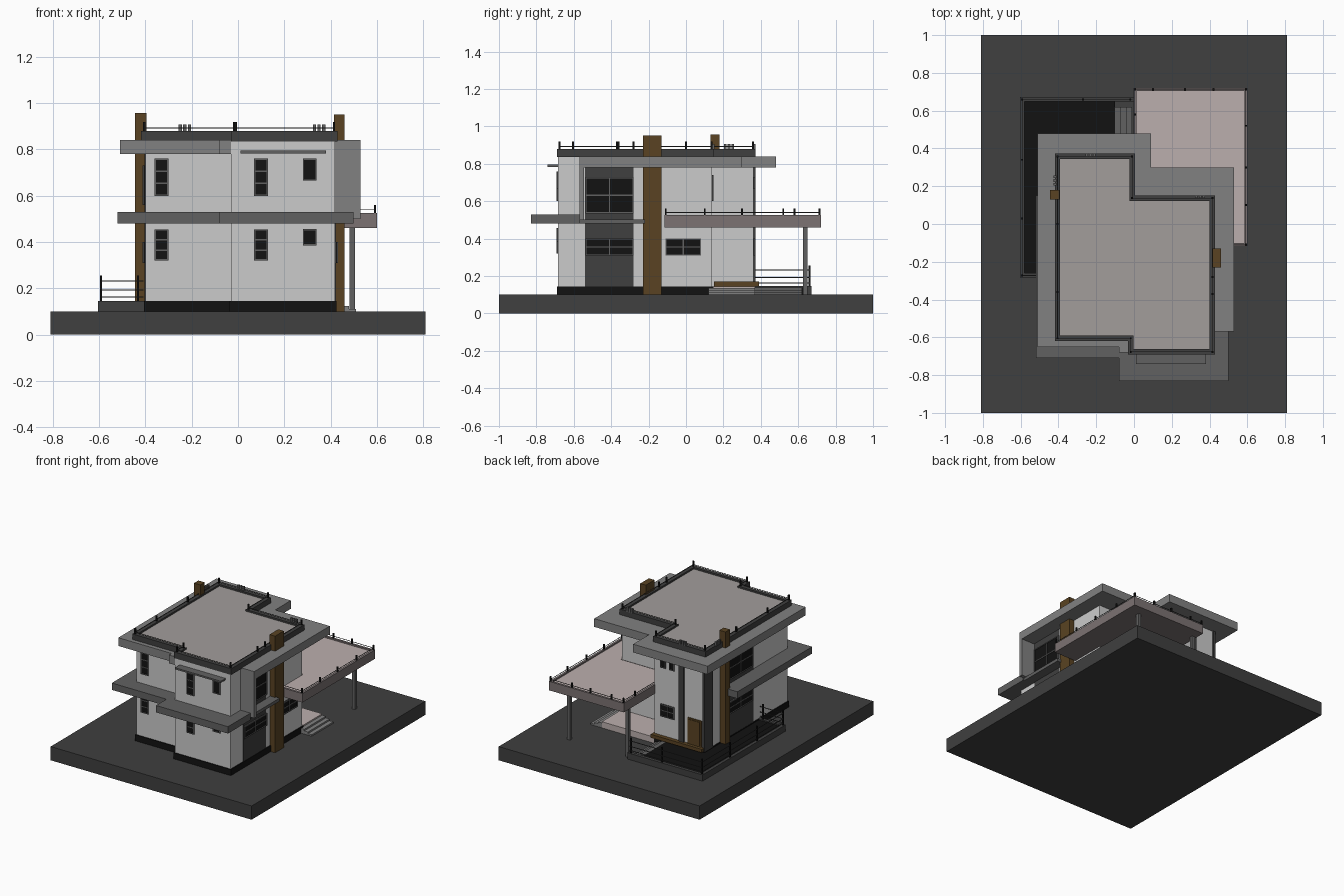
import bpy, bmesh

if "Cube" in bpy.data.objects:
    bpy.data.objects.remove(bpy.data.objects["Cube"])


def mat(name, r, g, b):
    m = bpy.data.materials.new(name)
    m.diffuse_color = (r, g, b, 1)
    m.use_nodes = True
    m.node_tree.nodes["Principled BSDF"].inputs["Base Color"].default_value = m.diffuse_color
    return m


WALL = mat("wall_white", .68, .68, .68)
GREY = mat("slab_grey", .22, .22, .22)
MID = mat("mid_grey", .12, .12, .12)
DARK = mat("dark_grey", .05, .05, .05)
BLACK = mat("black", .006, .006, .006)
BROWN = mat("wood_brown", .1, .055, .016)
PINK = mat("terrace_pink", .5, .43, .42)
ROOF = mat("roof_top", .36, .34, .33)
FASCIA = mat("fascia", .2, .17, .17)


def finish(name, bm, m):
    bmesh.ops.recalc_face_normals(bm, faces=bm.faces)
    me = bpy.data.meshes.new(name)
    bm.to_mesh(me)
    bm.free()
    me.materials.append(m)
    ob = bpy.data.objects.new(name, me)
    bpy.context.collection.objects.link(ob)
    return ob


def boxes(name, m, *items):
    """One object from boxes given as x0, x1, y0, y1, z0, z1."""
    bm = bmesh.new()
    for x0, x1, y0, y1, z0, z1 in items:
        vs = bmesh.ops.create_cube(bm, size=1)["verts"]
        for v in vs:
            v.co = (x0 if v.co.x < 0 else x1, y0 if v.co.y < 0 else y1,
                    z0 if v.co.z < 0 else z1)
    return finish(name, bm, m)


def prism(name, m, pts, z0, z1):
    bm = bmesh.new()
    f = bm.faces.new([bm.verts.new((x, y, z0)) for x, y in pts])
    r = bmesh.ops.extrude_face_region(bm, geom=[f])
    for v in r["geom"]:
        if isinstance(v, bmesh.types.BMVert):
            v.co.z = z1
    return finish(name, bm, m)


def strips(name, m, path, w, levels, closed=False):
    """Axis-aligned bars of half width w following a path."""
    pts = path + path[:1] if closed else path
    boxes(name, m, *[(min(a[0], b[0]) - w, max(a[0], b[0]) + w,
                      min(a[1], b[1]) - w, max(a[1], b[1]) + w, z0, z1)
                     for a, b in zip(pts, pts[1:]) for z0, z1 in levels])


def posts(name, m, pts, w, z0, z1):
    boxes(name, m, *[(x - w, x + w, y - w, y + w, z0, z1) for x, y in pts])


def window(name, axis, plane, out, a0, a1, z0, z1, cols=1, rows=1):
    """Glass with frame and mullions on a wall plane; out is +1 or -1."""
    def b(p, q, r, s, d):
        lo, hi = sorted((plane - out * .005, plane + out * d))
        return (p, q, lo, hi, r, s) if axis == "y" else (lo, hi, p, q, r, s)
    t = .006
    boxes(name + "_glass", BLACK, b(a0, a1, z0, z1, .003))
    fr = [b(a0, a0 + t, z0, z1, .008), b(a1 - t, a1, z0, z1, .008),
          b(a0, a1, z0, z0 + t, .008), b(a0, a1, z1 - t, z1, .008)]
    for i in range(1, cols):
        c = a0 + (a1 - a0) * i / cols
        fr.append(b(c - .003, c + .003, z0, z1, .006))
    for i in range(1, rows):
        c = z0 + (z1 - z0) * i / rows
        fr.append(b(a0, a1, c - .003, c + .003, .006))
    boxes(name + "_frame", MID, *fr)


# Ground slab, plinth and walls
boxes("ground_slab", DARK, (-.81, .81, -1, 1, 0, .10))
body = [(-.40, -.60), (-.03, -.60), (-.03, -.685), (.42, -.685),
        (.42, .14), (0, .14), (0, .36), (-.40, .36)]
prism("house_walls", WALL, body, .10, .85)
strips("plinth", BLACK, body, .006, [(.10, .145)], True)

# Mid-floor ledge, roof slab and side fin
prism("mid_ledge", MID, [(-.52, -.71), (-.08, -.71), (-.08, -.83), (.50, -.83),
      (.50, -.57), (.40, -.57), (-.38, -.57), (-.38, .15), (-.52, .15)], .48, .53)
boxes("side_ledge", MID, (.40, .49, -.57, -.22, .48, .503))
prism("roof_slab", GREY, [(-.51, -.65), (-.08, -.65), (-.08, -.68), (-.03, -.68),
      (-.03, -.57), (.53, -.57), (.53, .30), (.09, .30), (.09, .48), (-.51, .48)],
      .78, .84)
boxes("side_fin", GREY, (.41, .53, -.57, -.545, .50, .785))
boxes("sunshade", MID, (.01, .38, -.74, -.68, .783, .795))

# Roof parapet, railing and vents
para = [(-.405, -.605), (-.017, -.605), (-.017, -.677), (.415, -.677),
        (.415, .137), (-.01, .137), (-.01, .358), (-.405, .358)]
prism("roof_top", ROOF, para, .84, .868)
strips("roof_parapet", DARK, para, .014, [(.835, .88)], True)
strips("roof_rail", DARK, para, .0015, [(.891, .894)], True)
posts("roof_rail_posts", BLACK, para + [(-.405, 0), (-.405, -.36), (.415, -.28),
      (.415, -.37)], .005, .875, .918)
posts("roof_vents", MID, [(-.25 + i * .02, .365) for i in range(3)] +
      [(.33 + i * .02, .145) for i in range(3)] +
      [(-.418, .21 + i * .02) for i in range(3)], .007, .875, .907)

# Chimneys
boxes("right_chimney", BROWN, (.415, .46, -.23, -.13, .10, .95))
boxes("left_chimney", BROWN, (-.445, -.395, .13, .18, .10, .957))

# Canopy terrace with railing and columns
boxes("canopy", FASCIA, (0, .60, .14, .72, .46, .51), (.42, .60, -.115, .14, .46, .51))
boxes("canopy_floor", PINK, (.01, .585, .15, .71, .505, .515),
      (.42, .585, -.10, .15, .505, .515))
cpath = [(.43, -.108), (.592, -.108), (.592, .713), (.005, .713), (.005, .15)]
strips("canopy_rim", FASCIA, cpath, .008, [(.46, .525)])
strips("canopy_rail", DARK, cpath, .0015, [(.538, .541)])
posts("canopy_rail_posts", BLACK, [(.592, y) for y in (-.108, .1, .3, .52, .713)] +
      [(x, .713) for x in (.005, .10, .27, .42)] + [(.005, .58)], .005, .51, .56)
posts("canopy_columns", MID, [(.493, .637), (.02, .637)], .012, .10, .47)

# Left terrace with border, rails and steps
boxes("terrace", BLACK, (-.59, -.10, .36, .66, .09, .138), (-.59, -.39, -.27, .37, .09, .138))
tpath = [(-.41, -.272), (-.592, -.272), (-.592, .66), (-.01, .66)]
strips("terrace_border", DARK, tpath, .012, [(.10, .146)])
strips("terrace_rails", DARK, tpath, .002, [(z, z + .004) for z in (.16, .19, .23)])
posts("terrace_posts", BLACK, [(-.432, -.272), (-.592, -.272), (-.592, .03),
      (-.592, .34), (-.592, .66), (-.27, .66), (-.02, .66)], .005, .10, .255)
boxes("terrace_steps", MID, (-.10, -.07, .36, .62, .10, .138),
      (-.07, -.04, .36, .62, .10, .125), (-.04, -.01, .36, .62, .10, .112))

# Entrance porch in the back corner, steps and wooden landing
boxes("porch_floor", PINK, (0, .42, .13, .37, .10, .145))
boxes("porch_steps", GREY, (.42, .45, .12, .37, .10, .135),
      (.45, .48, .12, .37, .10, .123), (.48, .51, .12, .37, .10, .111))
boxes("wood_landing", BROWN, (-.40, .012, .15, .39, .145, .17))

# Dark wall panels, pilasters and door
boxes("right_panel", DARK, (.41, .423, -.54, -.28, .145, .78))
boxes("left_panel", DARK, (-.404, -.39, -.20, .10, .145, .78))
boxes("pilasters", DARK, (-.24, -.20, .35, .372, .17, .78),
      (-.408, -.39, .27, .368, .145, .78))
boxes("back_door", BROWN, (-.38, -.27, .35, .367, .17, .36))
boxes("door_panel", BROWN, (-.37, -.28, .36, .371, .18, .35))

# Windows
for i, (x, y) in enumerate(((-.36, -.60), (.07, -.685))):
    window(f"front_upper_window_{i}", "y", y, -1, x, x + .06, .60, .76, 1, 3)
    window(f"front_lower_window_{i}", "y", y, -1, x, x + .06, .32, .455, 1, 3)
window("front_small_upper", "y", -.685, -1, .28, .34, .665, .76)
window("front_small_lower", "y", -.685, -1, .28, .34, .385, .457)
window("right_upper", "x", .424, 1, -.537, -.28, .535, .728, 2, 2)
window("right_lower", "x", .424, 1, -.537, -.28, .31, .40, 2, 2)
window("right_back_lower", "x", .42, 1, -.11, .08, .31, .40, 2, 2)
window("left_upper", "x", -.405, -1, -.19, .09, .56, .73, 2, 2)
window("left_lower", "x", -.405, -1, -.19, .09, .31, .40, 2, 2)
window("back_upper_a", "y", .36, 1, -.16, -.12, .665, .73)
window("back_upper_b", "y", .36, 1, -.09, -.05, .665, .73)
window("back_lower", "y", .36, 1, -.16, -.05, .31, .40, 2, 2)
window("back_right_upper", "y", .14, 1, .12, .22, .60, .74, 2, 1)
